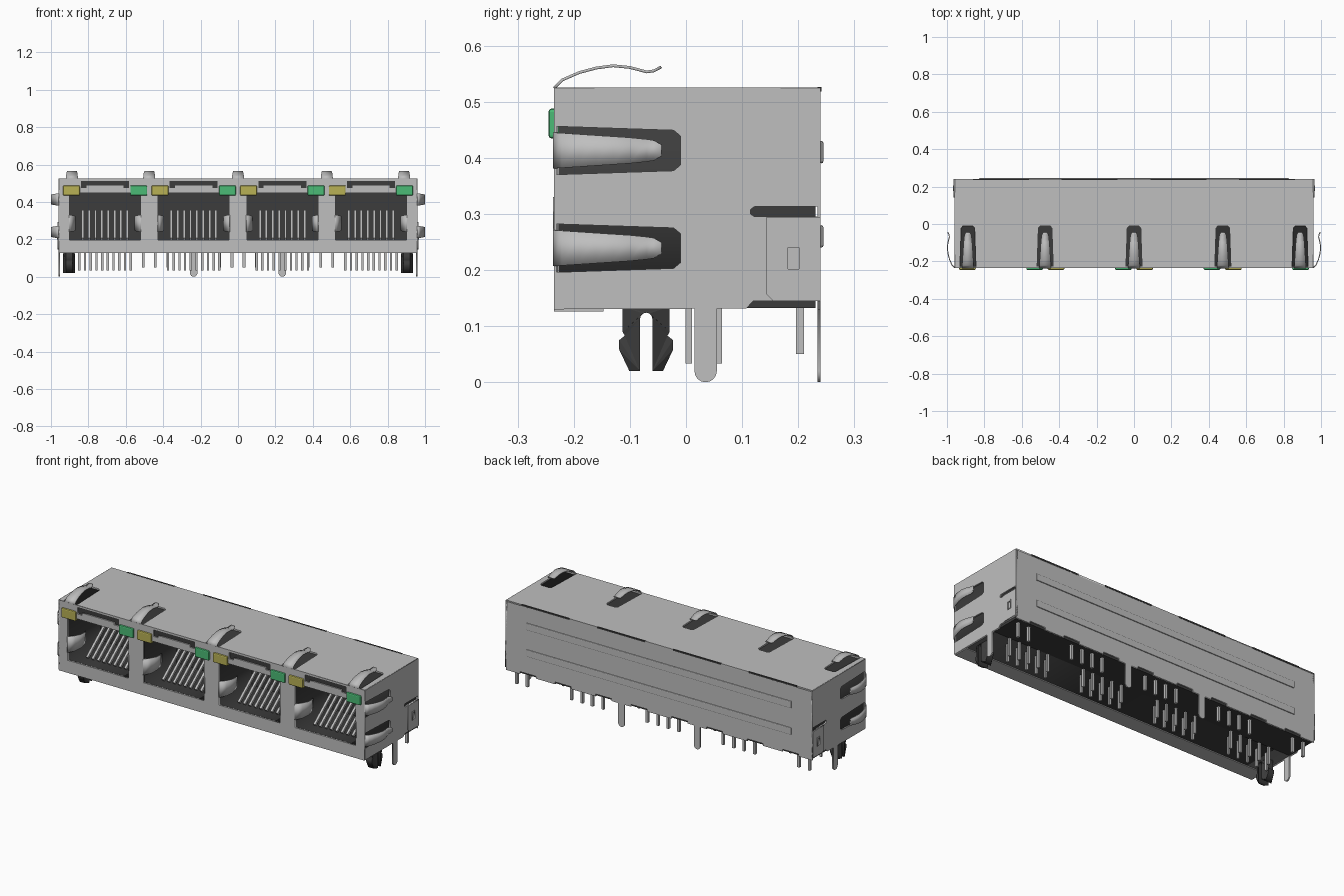
import bpy, bmesh, math
from mathutils import Matrix, Vector

if "Cube" in bpy.data.objects:
    bpy.data.objects.remove(bpy.data.objects["Cube"])


def material(name, rgb):
    m = bpy.data.materials.new(name)
    m.diffuse_color = (*rgb, 1)
    m.use_nodes = True
    m.node_tree.nodes["Principled BSDF"].inputs["Base Color"].default_value = m.diffuse_color
    return m


METAL = material("tin_metal", (0.52, 0.52, 0.52))
BLACK = material("black_plastic", (0.045, 0.045, 0.045))
GREEN = material("green_lens", (0.07, 0.50, 0.18))
YELLOW = material("yellow_lens", (0.48, 0.44, 0.09))

# Axis maps: columns are where local u, v, w point
FRONT = Matrix(((1, 0, 0), (0, 0, -1), (0, 1, 0)))
SIDE = Matrix(((0, 0, 1), (1, 0, 0), (0, 1, 0)))
TOP = Matrix.Identity(3)
PORTS = [-0.711, -0.237, 0.237, 0.711]


def add(name, mesh, mat):
    ob = bpy.data.objects.new(name, mesh)
    bpy.context.collection.objects.link(ob)
    mesh.materials.clear()
    mesh.materials.append(mat)
    return ob


def panel(name, loops, depth, axes, offset, mat):
    """Flat outline (first loop) with holes (other loops), extruded by depth."""
    cu = bpy.data.curves.new(name, 'CURVE')
    cu.dimensions = '2D'
    cu.fill_mode = 'BOTH'
    cu.extrude = depth / 2
    for loop in loops:
        sp = cu.splines.new('POLY')
        sp.points.add(len(loop) - 1)
        for p, (u, v) in zip(sp.points, loop):
            p.co = (u, v, 0, 1)
        sp.use_cyclic_u = True
    tmp = bpy.data.objects.new(name + "_outline", cu)
    bpy.context.collection.objects.link(tmp)
    dg = bpy.context.evaluated_depsgraph_get()
    mesh = bpy.data.meshes.new_from_object(tmp.evaluated_get(dg))
    bpy.data.objects.remove(tmp)
    mesh.transform(Matrix.Translation(offset) @ axes.to_4x4())
    return add(name, mesh, mat)


def boxes(name, spans, mat, bevel=0):
    """Several boxes in one object, each given as (x0, x1, y0, y1, z0, z1)."""
    bm = bmesh.new()
    for x0, x1, y0, y1, z0, z1 in spans:
        m = Matrix.Translation(((x0 + x1) / 2, (y0 + y1) / 2, (z0 + z1) / 2))
        m = m @ Matrix.Diagonal((x1 - x0, y1 - y0, z1 - z0, 1))
        bmesh.ops.create_cube(bm, size=1, matrix=m)
    mesh = bpy.data.meshes.new(name)
    bm.to_mesh(mesh)
    bm.free()
    ob = add(name, mesh, mat)
    if bevel:
        b = ob.modifiers.new("bevel", 'BEVEL')
        b.width, b.segments = bevel, 2
    return ob


def rect(u0, u1, v0, v1):
    return [(u0, v0), (u1, v0), (u1, v1), (u0, v1)]


def strip(name, path, to_world):
    """Bent sheet spring; path holds (along, height, half width)."""
    bm = bmesh.new()
    rows = [[bm.verts.new(to_world(s * w, y, h)) for s in (-1, 1)] for y, h, w in path]
    for a, b in zip(rows, rows[1:]):
        f = bm.faces.new((a[0], a[1], b[1], b[0]))
        f.smooth = True
    mesh = bpy.data.meshes.new(name)
    bm.to_mesh(mesh)
    bm.free()
    ob = add(name, mesh, METAL)
    s = ob.modifiers.new("sheet", 'SOLIDIFY')
    s.thickness, s.offset = 0.005, 0


def slot(c, along_u):
    """Tapered finger slot centred on lateral position c."""
    pts = [(-0.231, -0.043), (-0.022, -0.036), (-0.010, -0.026),
           (-0.010, 0.026), (-0.022, 0.036), (-0.231, 0.043)]
    return [(y, c + a) if along_u else (c + a, y) for y, a in pts]


def tab_end(c, r, n=8):
    """Half circle that closes the bottom of a ground tab at zero height."""
    return [(c - r * math.cos(math.pi * i / n), r - r * math.sin(math.pi * i / n)) for i in range(n + 1)]


# Insulator: cavities in front, solid block behind
holes = [rect(c - 0.19, c + 0.19, 0.197, 0.447) for c in PORTS]
panel("insulator_front", [rect(-0.951, 0.951, 0.132, 0.516)] + holes, 0.287,
      FRONT, (0, -0.0835, 0), BLACK)
boxes("insulator_rear", [(-0.951, 0.951, 0.06, 0.231, 0.132, 0.516)], BLACK)

# Front plate with port openings and stepped latch windows
latches = []
for c in PORTS:
    half = [(0.128, 0.512), (0.128, 0.475), (0.10, 0.475), (0.10, 0.488)]
    latches.append([(c + u, v) for u, v in half] + [(c - u, v) for u, v in reversed(half)])
panel("front_plate", [rect(-0.957, 0.957, 0.13, 0.524)] + holes + latches, 0.007,
      FRONT, (0, -0.2315, 0), METAL)

# Top plate with finger slots
FINGERS_X = [-0.888, -0.475, 0, 0.475, 0.888]
panel("top_plate", [rect(-0.958, 0.958, -0.235, 0.24)] + [slot(x, False) for x in FINGERS_X],
      0.008, TOP, (0, 0, 0.521), METAL)

# Side plates with finger slots, a rear slit and a ground tab
FINGERS_Z = [0.413, 0.239]
side = [(-0.235, 0.13)] + [(0.015, 0.131)] + tab_end(0.035, 0.02) + [
    (0.055, 0.131), (0.107, 0.131), (0.12, 0.145), (0.24, 0.145), (0.24, 0.524), (-0.235, 0.524)]
slit = [(0.115, 0.300), (0.122, 0.295), (0.237, 0.295), (0.237, 0.313), (0.122, 0.313), (0.115, 0.308)]
for s, n in ((-1, "left"), (1, "right")):
    panel(n + "_side_plate", [side, slit] + [slot(z, True) for z in FINGERS_Z],
          0.008, SIDE, (s * 0.956, 0, 0), METAL)
    # Rear flap folded around the side, with its latch
    flap = [(0.24, 0.145), (0.24, 0.294), (0.143, 0.294), (0.143, 0.157), (0.155, 0.145)]
    panel(n + "_rear_flap", [flap, rect(0.182, 0.201, 0.202, 0.240)], 0.005,
          SIDE, (s * 0.9615, 0, 0), METAL)
    panel(n + "_latch_frame", [rect(0.177, 0.206, 0.198, 0.247), rect(0.182, 0.201, 0.202, 0.240)],
          0.003, SIDE, (s * 0.965, 0, 0), METAL)

# Back plate: lightly notched lower edge and two ground tabs
back = [(-0.958, 0.13)]
for c in PORTS:
    notch = [(c - 0.16, 0.13), (c - 0.16, 0.143), (c - 0.06, 0.143), (c - 0.06, 0.13)]
    if abs(c) < 0.5:
        notch += [(c - 0.02, 0.13)] + tab_end(c, 0.02) + [(c + 0.02, 0.13)]
    back += notch + [(c + 0.06, 0.13), (c + 0.06, 0.143), (c + 0.16, 0.143), (c + 0.16, 0.13)]
back += [(0.958, 0.13), (0.958, 0.52), (-0.958, 0.52)]
panel("back_plate", [back], 0.006, FRONT, (0, 0.237, 0), METAL)
boxes("back_ribs", [(-0.83, 0.83, 0.237, 0.245, z - 0.02, z + 0.02) for z in (0.26, 0.41)],
      METAL, 0.004)
boxes("back_seam_slots", [(c - 0.15, c + 0.15, 0.234, 0.2415, 0.518, 0.5265) for c in PORTS], BLACK)
boxes("bottom_lip", [(-0.955, 0.955, -0.235, -0.147, 0.126, 0.131)], METAL)

# Spring fingers on the top and both sides
ARC = [(-0.235, 0, 0.032), (-0.22, 0.015, 0.031), (-0.19, 0.028, 0.029), (-0.16, 0.036, 0.027),
       (-0.13, 0.040, 0.025), (-0.10, 0.037, 0.023), (-0.07, 0.029, 0.020),
       (-0.057, 0.031, 0.018), (-0.044, 0.038, 0.010)]
for x in FINGERS_X:
    strip("top_finger", ARC, lambda a, y, h: (x + a, y, 0.524 + h))
for z in FINGERS_Z:
    for s in (-1, 1):
        strip("side_finger", ARC, lambda a, y, h: (s * (0.958 + h), y, z + a))

# Springs that curl into each port along its side walls
CURL = [(-0.236, 0, 0.045), (-0.20, 0.022, 0.043), (-0.16, 0.032, 0.038),
        (-0.12, 0.027, 0.032), (-0.09, 0.012, 0.025)]
for c in PORTS:
    for s in (-1, 1):
        strip("port_spring", CURL, lambda a, y, h: (c + s * (0.192 - h), y, 0.285 + a))

# Indicator lenses
for name, s, mat in (("yellow_lens", -1, YELLOW), ("green_lens", 1, GREEN)):
    boxes(name, [(c + s * 0.18 - 0.045, c + s * 0.18 + 0.045, -0.245, -0.20, 0.434, 0.488)
                 for c in PORTS], mat, 0.006)

# Contact wires sloping up toward the back of each cavity
for c in PORTS:
    bm = bmesh.new()
    a, b = Vector((0, -0.16, 0.202)), Vector((0, 0.03, 0.352))
    d = b - a
    for i in range(8):
        mid = (a + b) / 2 + Vector((c + (i - 3.5) * 0.034, 0, 0))
        m = Matrix.Translation(mid) @ d.to_track_quat('Z', 'X').to_matrix().to_4x4()
        bmesh.ops.create_cube(bm, size=1, matrix=m @ Matrix.Diagonal((0.013, 0.013, d.length, 1)))
    mesh = bpy.data.meshes.new("contact_wires")
    bm.to_mesh(mesh)
    bm.free()
    add("contact_wires", mesh, METAL)

# Solder pins: two staggered signal rows and a rear indicator row
signal, rear = [], []
for c in PORTS:
    for i in range(10):
        x, y = c + (i - 4.5) * 0.0305, (0.005, 0.058)[i % 2]
        signal.append((x - 0.006, x + 0.006, y - 0.006, y + 0.006, 0.033, 0.14))
    for r in (-0.205, -0.138, 0.138, 0.205):
        rear.append((c + r - 0.007, c + r + 0.007, 0.196, 0.21, 0.05, 0.14))
boxes("signal_pins", signal, METAL)
boxes("indicator_pins", rear, METAL)

# Split locating pegs
prong = [(-0.011, 0.135), (-0.011, 0.02), (-0.03, 0.02), (-0.048, 0.058),
         (-0.048, 0.075), (-0.038, 0.083), (-0.042, 0.09), (-0.042, 0.135)]
arch = [(0.011 * math.cos(t * math.pi / 6), 0.113 + 0.011 * math.sin(t * math.pi / 6)) for t in range(7)]
peg = [(0.011, 0.02)] + arch + [(-0.011, 0.02)] + prong[2:] + [(-u, v) for u, v in reversed(prong[2:])]
for s in (-1, 1):
    ob = panel("locating_peg", [peg], 0.063, SIDE, (s * 0.903, -0.071, 0), BLACK)
    # Narrow the outer edges so the peg is round in plan
    bm = bmesh.new()
    bm.from_mesh(ob.data)
    for v in bm.verts:
        if abs(v.co.y + 0.071) > 0.025:
            v.co.x = s * 0.903 + (v.co.x - s * 0.903) * 0.55
    bmesh.ops.triangulate(bm, faces=bm.faces[:])
    bm.to_mesh(ob.data)
    bm.free()
